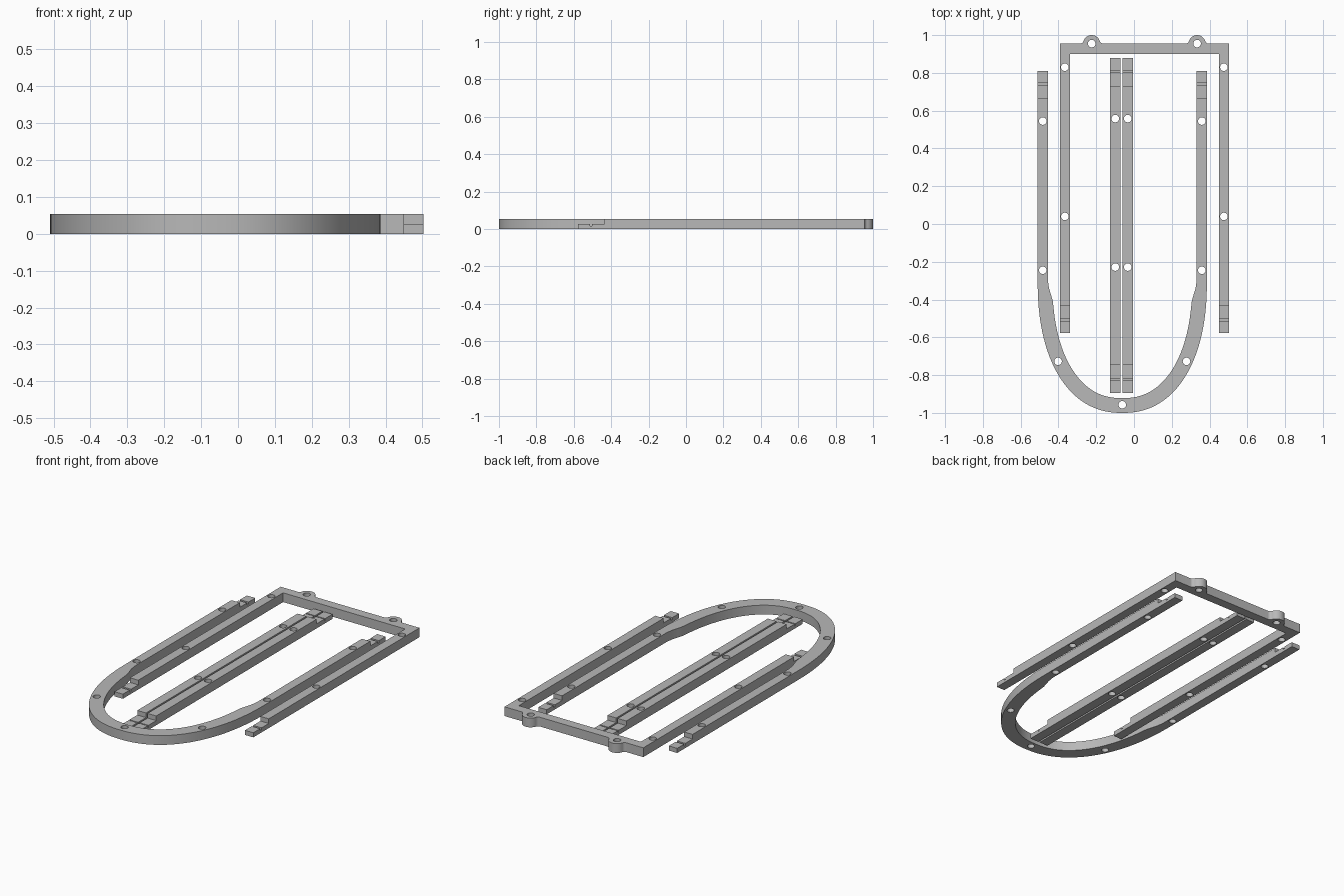
import bpy, bmesh
from math import sin, cos, pi, atan2, sqrt

if "Cube" in bpy.data.objects:
    bpy.data.objects.remove(bpy.data.objects["Cube"], do_unlink=True)

THICK = 0.054
TONGUE = 0.027
HOLE_R = 0.02

grey = bpy.data.materials.new("plain_grey")
grey.use_nodes = True
grey.diffuse_color = (0.48, 0.48, 0.48, 1)
grey.node_tree.nodes["Principled BSDF"].inputs["Base Color"].default_value = (0.48, 0.48, 0.48, 1)


def prism(bm, points, offset):
    """Extrude a closed ring of 3D points along an offset."""
    face = bm.faces.new([bm.verts.new(p) for p in points])
    res = bmesh.ops.extrude_face_region(bm, geom=[face], use_keep_orig=True)
    moved = [v for v in res["geom"] if isinstance(v, bmesh.types.BMVert)]
    bmesh.ops.translate(bm, verts=moved, vec=offset)


def to_object(bm, name):
    bmesh.ops.recalc_face_normals(bm, faces=bm.faces[:])
    mesh = bpy.data.meshes.new(name)
    bm.to_mesh(mesh)
    bm.free()
    obj = bpy.data.objects.new(name, mesh)
    bpy.context.collection.objects.link(obj)
    return obj


def arc(cx, cy, r, a0, a1, n=8):
    return [(cx + r * cos(a0 + (a1 - a0) * i / n),
             cy + r * sin(a0 + (a1 - a0) * i / n)) for i in range(n + 1)]


def lap_cut(bm, x0, x1, tip, d, length, slot):
    """Half-height lap joint with a small cross groove, at an end facing d."""
    s = tip - d * length
    g0 = length / 2 - slot / 2 + 0.002
    steps = [(0, TONGUE), (g0, TONGUE), (g0, TONGUE - 0.012), (g0 + slot, TONGUE - 0.012),
             (g0 + slot, TONGUE), (length + 0.01, TONGUE), (length + 0.01, 0.1), (0, 0.1)]
    prism(bm, [(x0 - 0.003, s + d * y, z) for y, z in steps], (x1 - x0 + 0.006, 0, 0))


def make_part(name, outline, holes, laps):
    """Flat plate from an outline, with screw holes and lap joints cut away."""
    bm = bmesh.new()
    prism(bm, [(x, y, 0) for x, y in outline], (0, 0, THICK))
    part = to_object(bm, name)
    bm = bmesh.new()
    for x, y in holes:
        ring = arc(x, y, HOLE_R, 0, 2 * pi, 32)[:-1]
        prism(bm, [(a, b, -0.05) for a, b in ring], (0, 0, 0.2))
    for lap in laps:
        lap_cut(bm, *lap)
    cutter = to_object(bm, name + "_cutter")
    cutter.hide_render = True
    mod = part.modifiers.new("cuts", 'BOOLEAN')
    mod.operation = 'DIFFERENCE'
    mod.solver = 'EXACT'
    mod.object = cutter
    bpy.ops.object.select_all(action='DESELECT')
    part.select_set(True)
    bpy.context.view_layer.objects.active = part
    bpy.ops.object.modifier_apply(modifier=mod.name)
    bpy.data.objects.remove(cutter, do_unlink=True)
    part.data.materials.clear()
    part.data.materials.append(grey)
    bpy.ops.object.shade_smooth_by_angle(angle=pi / 6)


# Round-ended frame: outer curve, then an inner curve offset along its normal
CX, HALF, ARM = -0.062, 0.448, 0.054
TOP, BEND, DEPTH, POWER = 0.81, -0.3, 0.7, 2.25
outer, inner = [], []
N = 72
for i in range(N + 1):
    t = pi + pi * i / N
    c, s = cos(t), sin(t)
    u = abs(c) ** (2 / POWER) * (1 if c > 0 else -1)
    v = -abs(s) ** (2 / POWER)
    x, y = HALF * u, BEND + DEPTH * v
    nx = abs(u) ** (POWER - 1) / HALF * (1 if u > 0 else -1)
    ny = -abs(v) ** (POWER - 1) / DEPTH
    k = min(1, max(0, (BEND - y) / 0.13))
    width = ARM + (0.078 - ARM) * k * k * (3 - 2 * k)
    m = sqrt(nx * nx + ny * ny)
    outer.append((CX + x, y))
    inner.append((CX + x - width * nx / m, y - width * ny / m))
left, right = CX - HALF, CX + HALF
outline = ([(left, TOP)] + outer + [(right, TOP), (right - ARM, TOP)]
           + inner[::-1] + [(left + ARM, TOP)])
holes = [(CX + s * 0.421, y) for s in (-1, 1) for y in (0.545, -0.245)]
holes += [(CX + s * 0.34, -0.727) for s in (-1, 1)] + [(CX, -0.957)]
make_part("round_end_frame", outline, holes,
          [(left, left + ARM, TOP, 1, 0.142, 0.013),
           (right - ARM, right, TOP, 1, 0.142, 0.013)])

# Square-ended frame with two filleted mounting ears
CX = 0.055
left, right = CX - HALF, CX + HALF
BACK, TIP, EAR, FILLET = 0.955, -0.577, 0.045, 0.02
reach = sqrt((EAR + FILLET) ** 2 - FILLET ** 2)
lean = atan2(FILLET, reach)
ears = [CX - 0.279, CX + 0.279]
outline = [(left, TIP), (left, BACK)]
for ex in ears:
    outline += arc(ex - reach, BACK + FILLET, FILLET, -pi / 2, -lean)
    outline += arc(ex, BACK, EAR, pi - lean, lean, 20)[1:-1]
    outline += arc(ex + reach, BACK + FILLET, FILLET, pi + lean, 1.5 * pi)
outline += [(right, BACK), (right, TIP), (right - ARM, TIP), (right - ARM, 0.9),
            (left + ARM, 0.9), (left + ARM, TIP)]
holes = [(CX + s * 0.421, y) for s in (-1, 1) for y in (0.83, 0.04)]
holes += [(ex, BACK) for ex in ears]
make_part("square_end_frame", outline, holes,
          [(left, left + ARM, TIP, -1, 0.142, 0.013),
           (right - ARM, right, TIP, -1, 0.142, 0.013)])

# Pair of straight middle bars, lapped at both ends
for name, x0 in (("middle_bar_right", -0.127), ("middle_bar_left", -0.061)):
    x1 = x0 + 0.056
    y0, y1 = -0.894, 0.878
    mid = (x0 + x1) / 2
    make_part(name, [(x0, y0), (x1, y0), (x1, y1), (x0, y1)],
              [(mid, 0.558), (mid, -0.228)],
              [(x0, x1, y1, 1, 0.147, 0.007), (x0, x1, y0, -1, 0.147, 0.007)])
